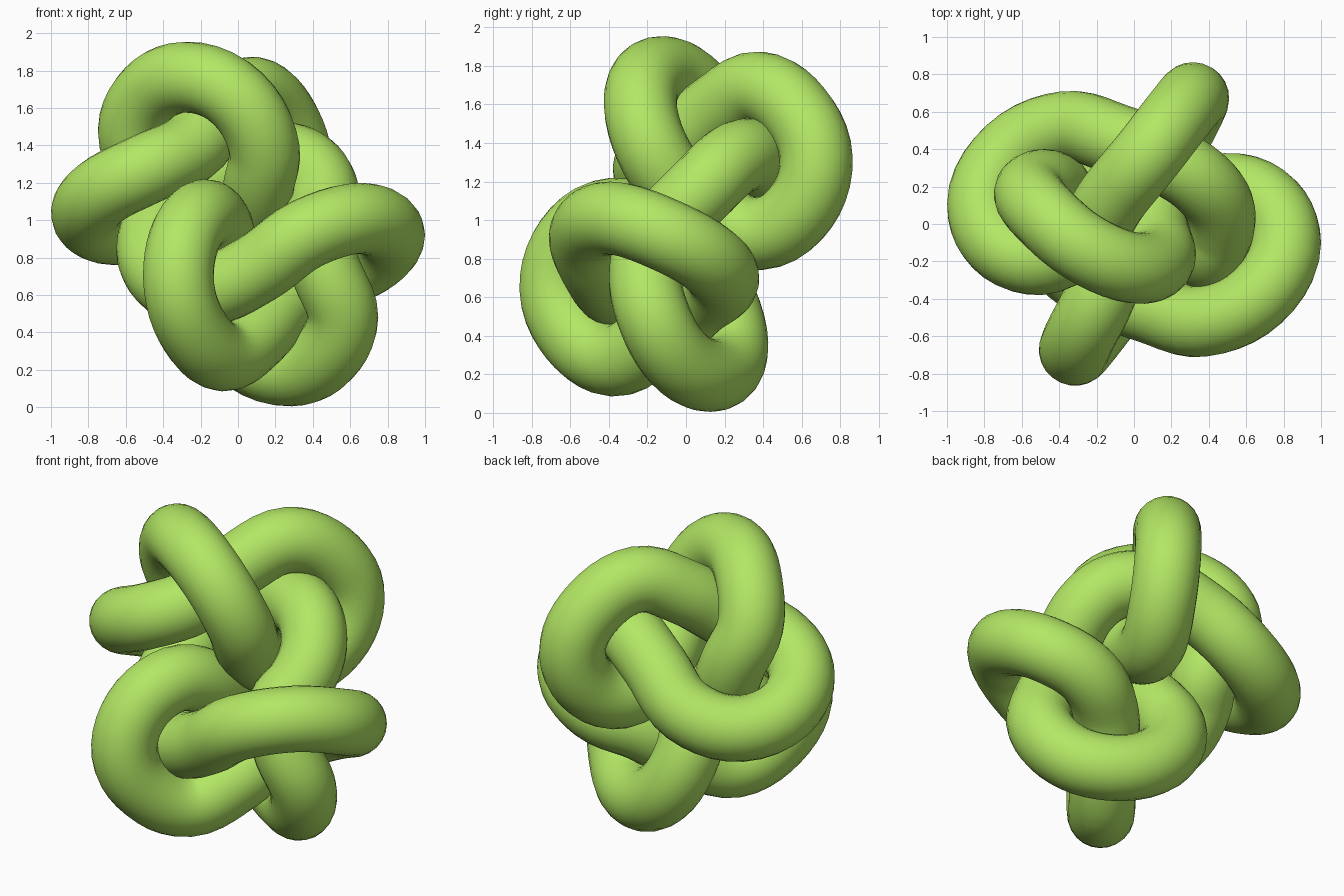
import bpy
from mathutils import Vector

if "Cube" in bpy.data.objects:
    bpy.data.objects.remove(bpy.data.objects["Cube"])

RADIUS = 0.19
CENTRE = Vector((0, 0, 0.98))

# Centre line of half the knot, measured from its centre
half = [
    (-0.40, 0.15, 0.05), (-0.47, 0.21, 0.25), (-0.56, 0.16, 0.50),
    (-0.47, 0.04, 0.70), (-0.28, -0.12, 0.785), (0.00, -0.235, 0.67),
    (0.14, -0.18, 0.40), (0.11, -0.05, 0.20), (0.10, 0.13, 0.05),
    (0.18, 0.38, -0.05), (0.29, 0.60, 0.09), (0.315, 0.675, 0.34),
    (0.23, 0.575, 0.58), (0.08, 0.38, 0.705), (-0.10, 0.16, 0.59),
    (-0.26, -0.06, 0.40), (-0.50, -0.19, 0.29), (-0.73, -0.10, 0.17),
    (-0.81, 0.10, 0.06), (-0.66, 0.39, -0.03), (-0.37, 0.52, 0.05),
    (-0.10, 0.455, 0.24), (0.16, 0.35, 0.355), (0.34, 0.24, 0.33),
    (0.45, 0.10, 0.20), (0.45, -0.04, 0.06),
]
half = [Vector(p) for p in half]
# The other half is the same strand mirrored through the centre
points = half + [-p for p in half]

# Closed round tube along the centre line
curve = bpy.data.curves.new("knot_tube", "CURVE")
curve.dimensions = "3D"
curve.bevel_depth = RADIUS
curve.bevel_resolution = 10
curve.resolution_u = 5
curve.twist_mode = "MINIMUM"
spline = curve.splines.new("BEZIER")
spline.bezier_points.add(len(points) - 1)
spline.use_cyclic_u = True
n = len(points)
for i, bp in enumerate(spline.bezier_points):
    p, a, b = points[i], points[i - 1], points[(i + 1) % n]
    # handles follow the neighbouring points for an even flow
    la, lb = (p - a).length, (b - p).length
    tangent = ((p - a) / la * lb + (b - p) / lb * la).normalized()
    bp.handle_left_type = bp.handle_right_type = "FREE"
    bp.co = p + CENTRE
    bp.handle_left = p + CENTRE - tangent * la * 0.35
    bp.handle_right = p + CENTRE + tangent * lb * 0.35

knot = bpy.data.objects.new("knot_tube", curve)
bpy.context.collection.objects.link(knot)
bpy.context.view_layer.objects.active = knot
knot.select_set(True)
bpy.ops.object.convert(target="MESH")
knot = bpy.context.view_layer.objects.active
knot.name = "knot_tube"
bpy.ops.object.shade_smooth()

# Green finish
green = bpy.data.materials.new("green")
green.diffuse_color = (0.45, 0.80, 0.13, 1)
green.use_nodes = True
green.node_tree.nodes["Principled BSDF"].inputs["Base Color"].default_value = green.diffuse_color
knot.data.materials.clear()
knot.data.materials.append(green)
